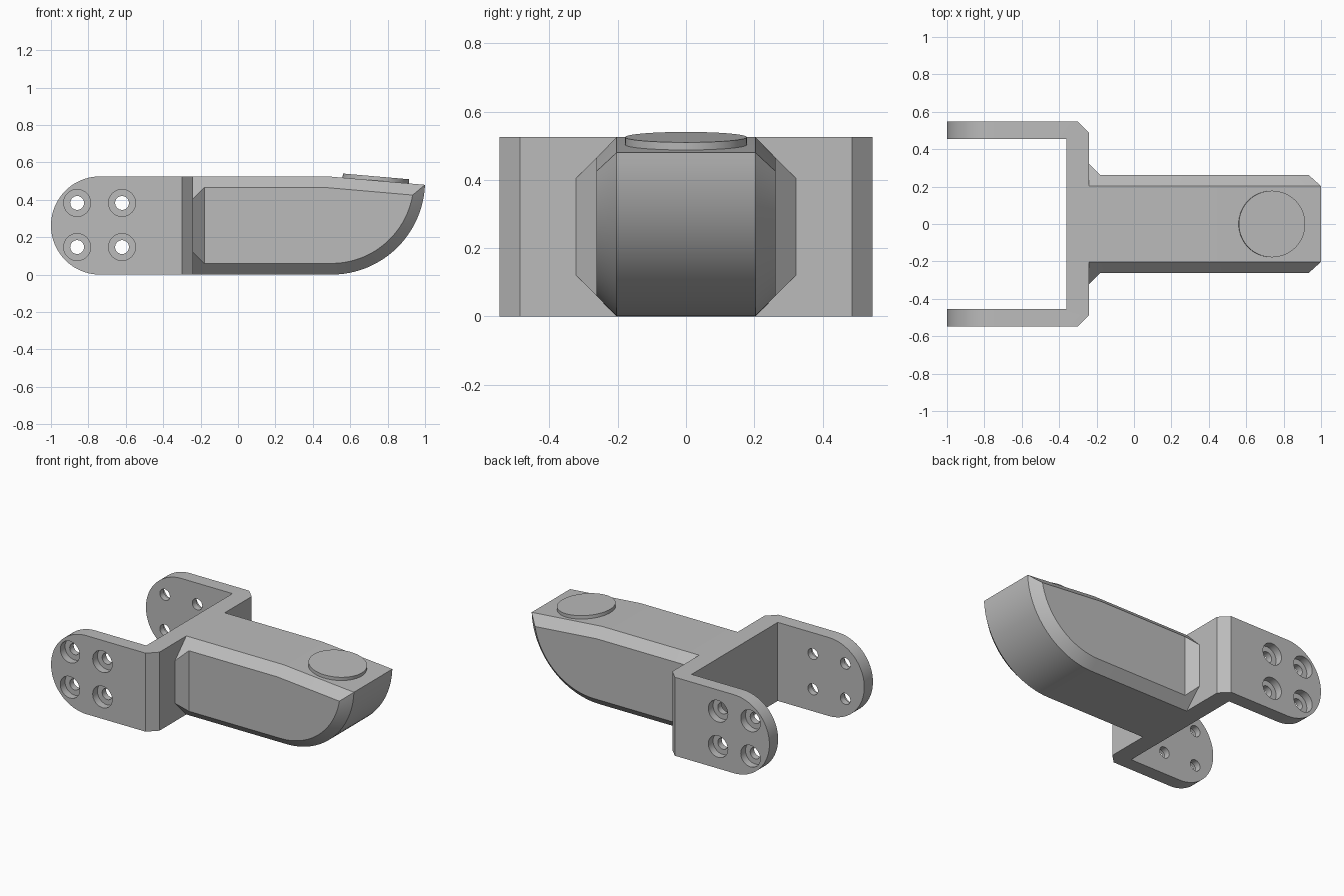
import bpy, bmesh, math
from mathutils import Matrix, Vector

cube = bpy.data.objects.get("Cube")
if cube:
    bpy.data.objects.remove(cube, do_unlink=True)

grey = bpy.data.materials.new("plain grey")
grey.use_nodes = True
colour = (0.5, 0.5, 0.5, 1)
grey.diffuse_color = colour
grey.node_tree.nodes["Principled BSDF"].inputs["Base Color"].default_value = colour

H = 0.525          # overall height of bracket and arm
FRONT = -0.24      # front face of the bracket web


def finish(name, bm):
    bmesh.ops.recalc_face_normals(bm, faces=bm.faces[:])
    mesh = bpy.data.meshes.new(name)
    bm.to_mesh(mesh)
    bm.free()
    mesh.materials.append(grey)
    obj = bpy.data.objects.new(name, mesh)
    bpy.context.collection.objects.link(obj)
    return obj


def prism(name, points, extrude):
    bm = bmesh.new()
    face = bm.faces.new([bm.verts.new(p) for p in points])
    new = bmesh.ops.extrude_face_region(bm, geom=[face])["geom"]
    moved = [v for v in new if isinstance(v, bmesh.types.BMVert)]
    bmesh.ops.translate(bm, verts=moved, vec=Vector(extrude))
    return finish(name, bm)


def arc(cx, cz, r, start, end, n):
    angles = [math.radians(start + (end - start) * i / n) for i in range(n + 1)]
    return [(cx + r * math.cos(a), cz + r * math.sin(a)) for a in angles]


def hole_cutters(name, radius, length, centres_y):
    bm = bmesh.new()
    for x in (-0.86, -0.62):
        for z in (0.147, 0.383):
            for y in centres_y:
                place = Matrix.Translation((x, y, z)) @ Matrix.Rotation(math.pi / 2, 4, 'X')
                bmesh.ops.create_cone(bm, cap_ends=True, segments=40, radius1=radius,
                                      radius2=radius, depth=length, matrix=place)
    return finish(name, bm)


def cut(obj, tool, operation):
    mod = obj.modifiers.new(tool.name, 'BOOLEAN')
    mod.operation = operation
    mod.solver = 'EXACT'
    mod.object = tool
    bpy.context.view_layer.objects.active = obj
    bpy.ops.object.modifier_apply(modifier=mod.name)
    bpy.data.objects.remove(tool, do_unlink=True)


def smooth(obj):
    bpy.ops.object.select_all(action='DESELECT')
    obj.select_set(True)
    bpy.context.view_layer.objects.active = obj
    bpy.ops.object.shade_smooth_by_angle(angle=math.radians(25))


# U-shaped bracket: plan outline, rounded ears, counterbored screw holes
half = [(-0.36, 0.455), (-1.1, 0.455), (-1.1, 0.547), (-0.30, 0.547), (FRONT, 0.487)]
plan = half + [(x, -y) for x, y in reversed(half)]
bracket = prism("bracket", [(x, y, -0.1) for x, y in plan], (0, 0, 0.8))
r = H / 2
stadium = arc(r - 1, r, r, 90, 270, 40) + [(0, 0), (0, H)]
cut(bracket, prism("ear_outline", [(x, -1, z) for x, z in stadium], (0, 2, 0)), 'INTERSECT')
cut(bracket, hole_cutters("screw_holes", 0.037, 2, [0]), 'DIFFERENCE')
cut(bracket, hole_cutters("counterbores", 0.072, 0.1, [-0.547, 0.547]), 'DIFFERENCE')
smooth(bracket)

# Arm: chamfered side profile with a curved nose and flared root
ROOT, C = -0.18, 0.06
N = 24
outer = [(FRONT, 0), (ROOT, 0)] + arc(0.5, 0.5, 0.5, -90, -2.3, N)
outer += [(0.48, H), (ROOT, H), (FRONT, H)]
inner = [(FRONT, 2 * C), (ROOT, C)] + arc(0.5, 0.5, 0.5 - C, -90, -9.8, N)
inner += [(0.475, H - C), (ROOT, H - C), (FRONT, H - 2 * C)]
bm = bmesh.new()
rims = []
for side in (-1, 1):
    rim = [bm.verts.new((x, side * 0.203, z)) for x, z in outer]
    edge = [bm.verts.new((x, side * (0.322 if x == FRONT else 0.262), z)) for x, z in inner]
    for i in range(len(rim) - 1):                    # chamfer band
        bm.faces.new((rim[i], rim[i + 1], edge[i + 1], edge[i]))
    bm.faces.new(edge[1:-1])                         # flat side
    bm.faces.new((edge[0], edge[1], edge[-2], edge[-1]))  # flared root
    bm.faces.new((rim[0], edge[0], edge[-1], rim[-1]))
    rims.append(rim)
a, b = rims
for i in range(len(a)):                              # top, belly, nose, root
    j = (i + 1) % len(a)
    bm.faces.new((a[i], a[j], b[j], b[i]))
smooth(finish("arm", bm))

# Round pad lying on the sloped top of the nose
slope = math.atan2(H - 0.48, 0.52)
bm = bmesh.new()
bmesh.ops.create_cone(bm, cap_ends=True, segments=64, radius1=0.178, radius2=0.178, depth=0.03,
                      matrix=Matrix.Translation((0.737, 0, 0.51)) @ Matrix.Rotation(slope, 4, 'Y'))
smooth(finish("round_pad", bm))
